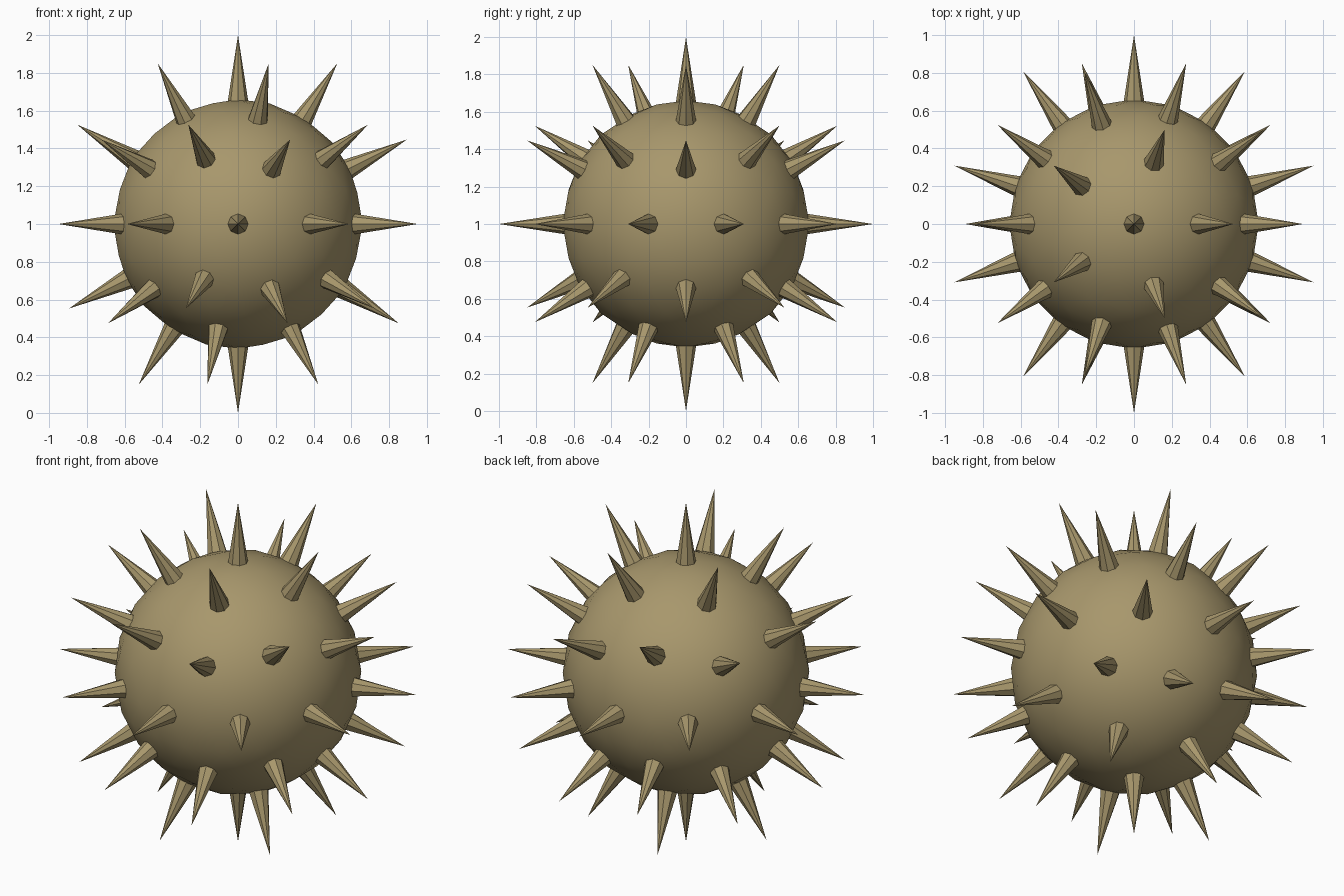
import bpy, bmesh
from mathutils import Vector, Matrix

if "Cube" in bpy.data.objects:
    bpy.data.objects.remove(bpy.data.objects["Cube"])

CENTRE = Vector((0, 0, 1))
BODY_R, TIP_R, BASE_R = 0.66, 1.0, 0.60
SPIKE_RADIUS, SIDES = 0.062, 8

mat = bpy.data.materials.new("olive_tan")
mat.diffuse_color = (0.39, 0.31, 0.15, 1)
mat.use_nodes = True
mat.node_tree.nodes["Principled BSDF"].inputs["Base Color"].default_value = mat.diffuse_color

# round body, smooth shaded
bpy.ops.mesh.primitive_ico_sphere_add(subdivisions=3, radius=BODY_R, location=CENTRE)
body = bpy.context.object
body.name = "body"
body.data.materials.append(mat)
bpy.ops.object.shade_smooth()

# spike directions: the 42 points of a once-divided icosahedron
guide = bmesh.new()
bmesh.ops.create_icosphere(guide, subdivisions=2, radius=1)
directions = [v.co.normalized() for v in guide.verts]
guide.free()

# flat-sided cone spikes pointing outwards
bm = bmesh.new()
for d in directions:
    place = (Matrix.Translation(d * (BASE_R + TIP_R) / 2)
             @ d.to_track_quat('Z', 'Y').to_matrix().to_4x4())
    bmesh.ops.create_cone(bm, cap_ends=True, segments=SIDES, radius1=SPIKE_RADIUS,
                          radius2=0, depth=TIP_R - BASE_R, matrix=place)
mesh = bpy.data.meshes.new("spikes")
bm.to_mesh(mesh)
bm.free()
mesh.materials.append(mat)
spikes = bpy.data.objects.new("spikes", mesh)
spikes.location = CENTRE
bpy.context.collection.objects.link(spikes)
